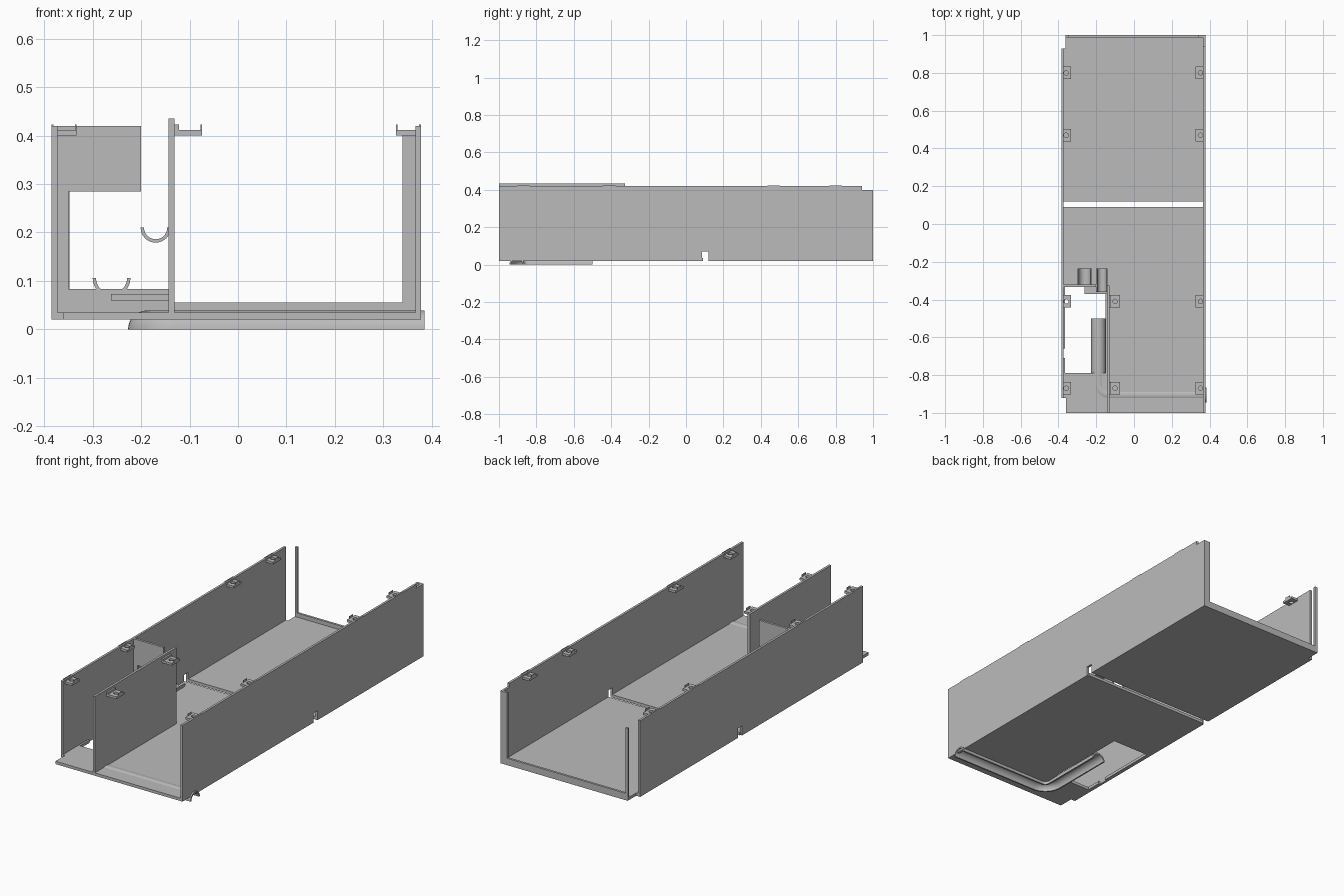
import bpy, bmesh, math
from mathutils import Vector

if "Cube" in bpy.data.objects:
    bpy.data.objects.remove(bpy.data.objects["Cube"], do_unlink=True)

grey = bpy.data.materials.new("plain_grey")
grey.use_nodes = True
grey.diffuse_color = (0.5, 0.5, 0.5, 1)
grey.node_tree.nodes["Principled BSDF"].inputs["Base Color"].default_value = (0.5, 0.5, 0.5, 1)


def finish(name, bm, smooth=False):
    bmesh.ops.recalc_face_normals(bm, faces=bm.faces)
    mesh = bpy.data.meshes.new(name)
    bm.to_mesh(mesh)
    bm.free()
    mesh.materials.append(grey)
    obj = bpy.data.objects.new(name, mesh)
    bpy.context.collection.objects.link(obj)
    bpy.ops.object.select_all(action='DESELECT')
    obj.select_set(True)
    bpy.context.view_layer.objects.active = obj
    if smooth:
        bpy.ops.object.shade_smooth_by_angle(angle=math.radians(35))
    return obj


def prism(name, pts, axis, lo, hi, smooth=False):
    """Extrude a 2D outline along one axis (0 = x, 1 = y, 2 = z)."""
    bm = bmesh.new()
    verts = []
    for a, b in pts:
        co = [a, b]
        co.insert(axis, lo)
        verts.append(bm.verts.new(co))
    face = bm.faces.new(verts)
    new = bmesh.ops.extrude_face_region(bm, geom=[face])["geom"]
    move = Vector((0, 0, 0))
    move[axis] = hi - lo
    bmesh.ops.translate(bm, vec=move, verts=[v for v in new if isinstance(v, bmesh.types.BMVert)])
    return finish(name, bm, smooth)


def box(name, x0, x1, y0, y1, z0, z1):
    return prism(name, [(x0, y0), (x1, y0), (x1, y1), (x0, y1)], 2, z0, z1)


def half_ring(cx, cz, outer, inner, sign, n=16):
    """Outline of a half ring, arch for sign 1 and cradle for sign -1."""
    ang = [math.pi * i / n for i in range(n + 1)]
    ring = [(cx + outer * math.cos(a), cz + sign * outer * math.sin(a)) for a in ang]
    back = [(cx + inner * math.cos(a), cz + sign * inner * math.sin(a)) for a in reversed(ang)]
    return ring + back


def sweep(name, profile, path):
    """Carry a side/height profile along a flat path."""
    bm = bmesh.new()
    loops = []
    for i, p in enumerate(path):
        d = (path[min(i + 1, len(path) - 1)] - path[max(i - 1, 0)]).normalized()
        side = Vector((-d.y, d.x))
        loops.append([bm.verts.new((p.x + side.x * s, p.y + side.y * s, z)) for s, z in profile])
    n = len(profile)
    for a, b in zip(loops, loops[1:]):
        for k in range(n):
            bm.faces.new((a[k], a[(k + 1) % n], b[(k + 1) % n], b[k]))
    bm.faces.new(loops[0])
    bm.faces.new(loops[-1])
    return finish(name, bm, True)


FLOOR, TOP = 0.02, 0.035

# Floor panels, the front one wrapping round the side opening
floor_rear = prism("floor_rear", [(-.362, 1), (-.362, .93), (-.375, .93), (-.375, .12),
                                  (.37, .12), (.37, 1)], 2, FLOOR, TOP)
floor_front = prism("floor_front", [(-.36, -1), (.37, -1), (.37, .09), (-.375, .09), (-.375, -.33),
                                    (-.15, -.33), (-.15, -.79), (-.375, -.79), (-.375, -.92),
                                    (-.36, -.92)], 2, FLOOR, TOP)
for i, (y0, y1) in enumerate([(-.79, -.71), (-.66, -.33)]):
    box(f"opening_ledge_{i}", -.375, -.364, y0, y1, FLOOR, TOP)

# Side walls with the slot notch at the bottom
notch = [(.12, FLOOR), (.12, .07), (.085, .07), (.085, FLOOR)]
prism("left_wall", [(-1, FLOOR)] + notch[::-1] +
      [(1, FLOOR), (1, .4), (.94, .4), (.94, .42), (-1, .42)], 0, .366, .378)
prism("right_wall", [(-.92, FLOOR)] + notch[::-1] +
      [(.93, FLOOR), (.93, .42), (-.92, .42)], 0, -.385, -.373)
box("divider_wall", -.143, -.131, -1, -.325, TOP - .005, .435)

# Lip round the rear opening
box("rear_lip_left", .34, .37, .988, 1, FLOOR, .4)
box("rear_lip_bottom", -.36, .37, .988, 1, FLOOR, .056)
box("rear_lip_right", -.362, -.348, .988, 1, FLOOR, .4)

# Cross wall with a window
box("cross_wall_top", -.375, -.2, -.333, -.321, .285, .42)
box("cross_wall_bottom", -.375, -.14, -.333, -.321, FLOOR, .083)
box("cross_wall_side", -.375, -.35, -.333, -.321, .083, .285)
box("cross_shelf", -.262, -.14, -.37, -.33, .06, .073)

# Cradles behind the cross wall
prism("large_cradle", half_ring(-.261, .106, .039, .032, -1), 1, -.333, -.235, True)
prism("small_cradle", half_ring(-.17, .21, .031, .024, -1), 1, -.36, -.235, True)

# Cable channel: an arch open below, bending through a quarter turn
CX, CY, BEND = -.188, -.905, .06
path = [Vector((.385, CY))]
for i in range(11):
    a = -math.pi / 2 - math.pi / 2 * i / 10
    path.append(Vector((CX + BEND + BEND * math.cos(a), CY + BEND + BEND * math.sin(a))))
path.append(Vector((CX, -.5)))
arch = half_ring(0, 0, .039, .031, 1)
solid = [(s, z) for s, z in arch[:17]]
sweep("cable_channel", arch, path)
cutter = sweep("channel_cutter", [(s * .9, z * .9) for s, z in solid] + [(0, -.01)], path)
cutter.hide_render = True
bpy.ops.object.select_all(action='DESELECT')
bpy.context.view_layer.objects.active = floor_front
floor_front.select_set(True)
cut = floor_front.modifiers.new("channel_cut", 'BOOLEAN')
cut.object = cutter
cut.solver = 'EXACT'
bpy.ops.object.modifier_apply(modifier=cut.name)
bpy.data.objects.remove(cutter, do_unlink=True)


def tab(name, wall_x, side, y):
    """Screw tab with a round hole and a thin rim, reaching from a wall to one side."""
    half_x, half_y, r, n = .026, .033, .012, 16
    cx = wall_x + side * half_x
    bm = bmesh.new()
    rows = []
    for i in range(n):
        c, s = math.cos(2 * math.pi * i / n), math.sin(2 * math.pi * i / n)
        m = max(abs(c), abs(s))
        flat = [(cx + r * c, y + r * s), (cx + half_x * c / m, y + half_y * s / m)]
        rows.append([bm.verts.new((*flat[k], z)) for k, z in
                     ((0, .4), (1, .4), (1, .412), (0, .412))])
    for i in range(n):
        a, b = rows[i], rows[(i + 1) % n]
        for k in range(4):
            bm.faces.new((a[k], a[(k + 1) % 4], b[(k + 1) % 4], b[k]))
    finish(name, bm)
    end = wall_x + side * 2 * half_x
    x0, x1 = sorted((end, end - side * .003))
    box(name + "_rim", x0, x1, y - .016, y + .016, .41, .423)
    x0, x1 = sorted((wall_x, wall_x + side * .004))
    box(name + "_root", x0, x1, y - half_y, y + half_y, .4, .423)


# Screw tabs along the walls
for i, y in enumerate((-.87, -.41, .47, .8)):
    tab(f"left_tab_{i}", .378, -1, y)
    tab(f"right_tab_{i}", -.385, 1, y)
    if y < 0:
        tab(f"divider_tab_{i}", -.126, 1, y)
        box(f"divider_tab_{i}_web", -.131, -.125, y - .033, y + .033, .4, .423)
